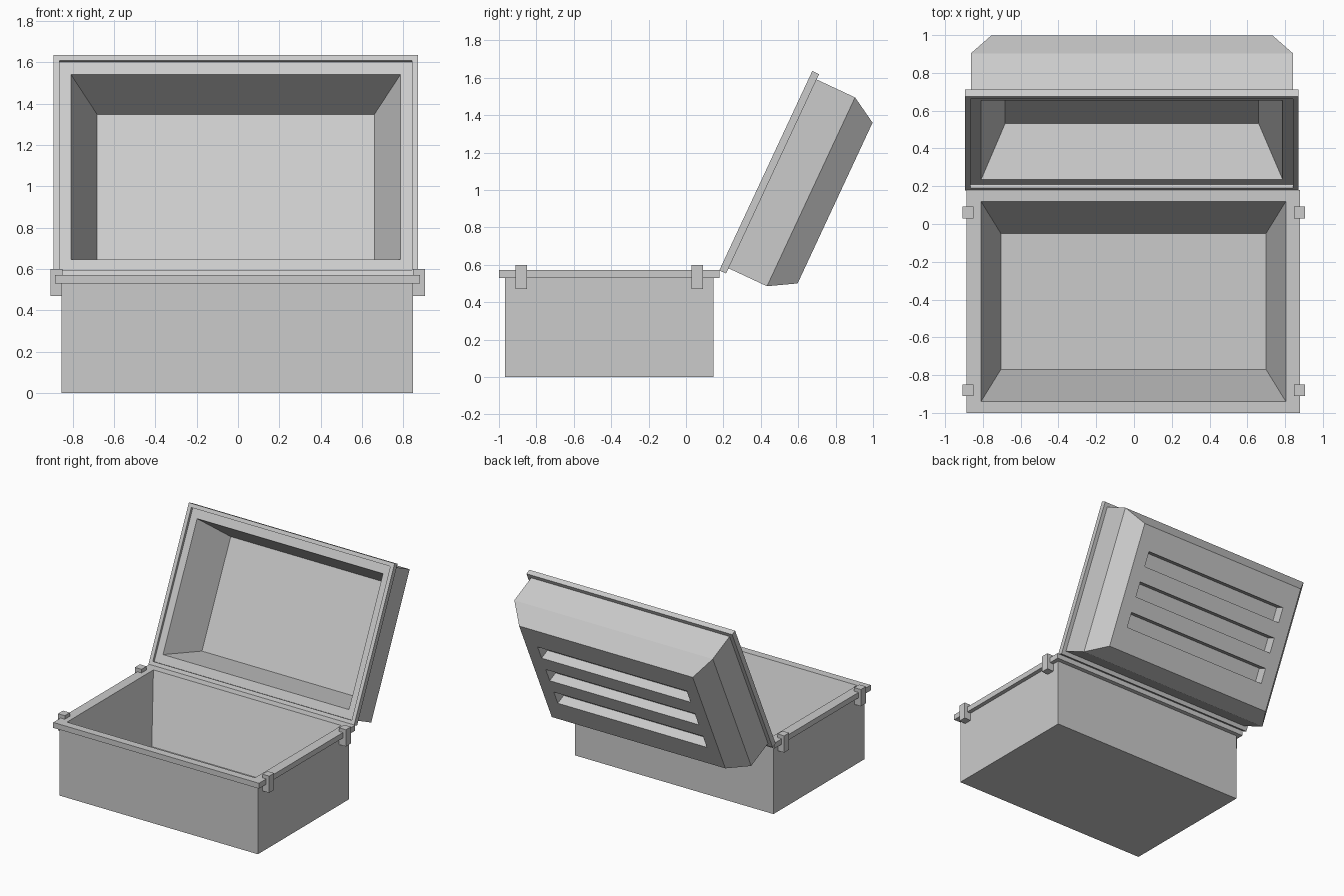
import bpy, bmesh
from math import radians

if "Cube" in bpy.data.objects:
    bpy.data.objects.remove(bpy.data.objects["Cube"])


def new_object(name, bm):
    bmesh.ops.recalc_face_normals(bm, faces=bm.faces)
    mesh = bpy.data.meshes.new(name)
    bm.to_mesh(mesh)
    bm.free()
    obj = bpy.data.objects.new(name, mesh)
    bpy.context.collection.objects.link(obj)
    return obj


def shell(name, cx, cy, layers):
    """Skin a stack of rectangles (half x, half y, z) and cap both ends."""
    bm = bmesh.new()
    rings = []
    for hx, hy, z in layers:
        rings.append([bm.verts.new((cx + sx * hx, cy + sy * hy, z))
                      for sx, sy in ((-1, -1), (1, -1), (1, 1), (-1, 1))])
    for a, b in zip(rings, rings[1:]):
        for i in range(4):
            j = (i + 1) % 4
            bm.faces.new((a[i], a[j], b[j], b[i]))
    bm.faces.new(rings[0])
    bm.faces.new(rings[-1])
    return new_object(name, bm)


def box(name, lo, hi):
    bm = bmesh.new()
    bmesh.ops.create_cube(bm, size=1)
    for v in bm.verts:
        v.co = [(l + h) / 2 + c * (h - l) for l, h, c in zip(lo, hi, v.co)]
    return new_object(name, bm)


# Base tub: outer wall, rim, tapered inside, floor
shell("base_tub", -0.003, -0.41, [
    (0.851, 0.557, 0.0), (0.851, 0.557, 0.53),
    (0.883, 0.59, 0.53), (0.883, 0.59, 0.572),
    (0.807, 0.53, 0.572), (0.702, 0.36, 0.07)])

# Latch blocks on both sides of the rim
for side, s in (("left", -1), ("right", 1)):
    for place, y in (("front", -0.88), ("back", 0.061)):
        xs = sorted((s * 0.848 - 0.001, s * 0.906 - 0.001))
        box(f"latch_{place}_{side}", (xs[0], y - 0.031, 0.47), (xs[1], y + 0.031, 0.6))

# Lid, modelled closed with the hinge line at its local origin
LX, LY = -0.011, -0.588
lid = shell("lid", LX, LY, [
    (0.745, 0.474, 0.409), (0.852, 0.557, 0.267), (0.852, 0.557, 0.04),
    (0.883, 0.588, 0.04), (0.883, 0.588, 0.0),
    (0.854, 0.559, 0.0), (0.854, 0.559, 0.02),
    (0.798, 0.494, 0.02), (0.671, 0.416, 0.311)])

# Three long grooves cut in the lid top
for i in (-1, 0, 1):
    y = LY + i * 0.235
    cutter = box("groove_cutter", (LX - 0.64, y - 0.058, 0.33), (LX + 0.64, y + 0.058, 0.5))
    cutter.hide_render = True
    mod = lid.modifiers.new("groove", "BOOLEAN")
    mod.operation = "DIFFERENCE"
    mod.solver = "EXACT"
    mod.object = cutter
    bpy.context.view_layer.objects.active = lid
    bpy.ops.object.modifier_apply(modifier=mod.name)
    bpy.data.objects.remove(cutter)

# Swing the lid open
lid.rotation_euler.x = radians(-115)
lid.location = (0, 0.178, 0.57)
